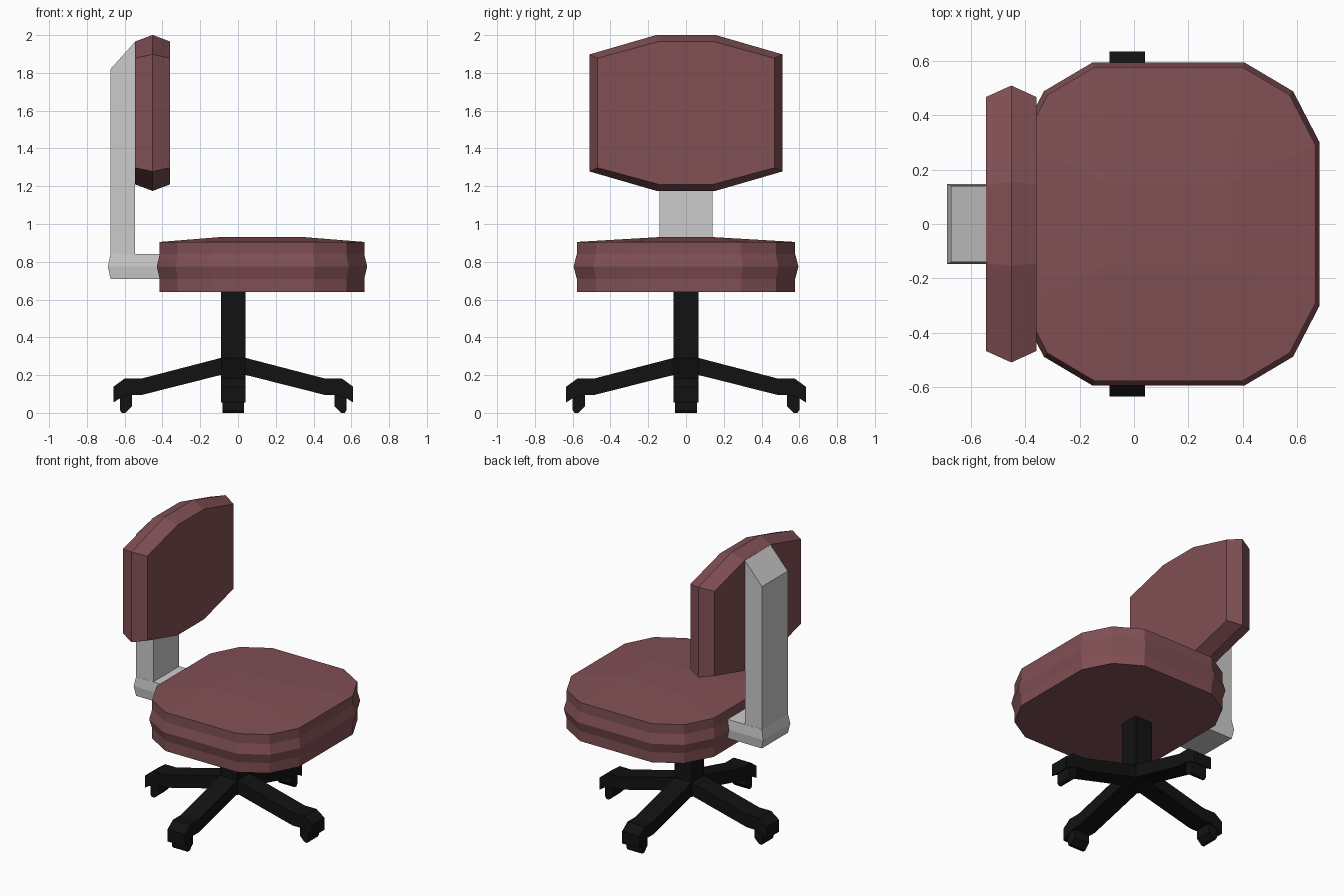
import bpy
import bmesh
from math import cos, sin, pi

if "Cube" in bpy.data.objects:
    bpy.data.objects.remove(bpy.data.objects["Cube"])


def material(name, rgb):
    m = bpy.data.materials.new(name)
    m.diffuse_color = (*rgb, 1)
    m.use_nodes = True
    m.node_tree.nodes["Principled BSDF"].inputs["Base Color"].default_value = m.diffuse_color
    return m


FABRIC = material("maroon_fabric", (0.22, 0.08, 0.09))
BLACK = material("black_plastic", (0.006, 0.006, 0.006))


def finish(bm, name, mat=None):
    bmesh.ops.recalc_face_normals(bm, faces=bm.faces)
    me = bpy.data.meshes.new(name)
    bm.to_mesh(me)
    bm.free()
    ob = bpy.data.objects.new(name, me)
    bpy.context.collection.objects.link(ob)
    if mat:
        me.materials.append(mat)
    return ob


def loft(bm, rings, cap_start=True, cap_end=True):
    """Skin equal-length rings of points; returns the vertex rings."""
    vr = [[bm.verts.new(p) for p in r] for r in rings]
    n = len(vr[0])
    for a, b in zip(vr, vr[1:]):
        for i in range(n):
            j = (i + 1) % n
            bm.faces.new((a[i], a[j], b[j], b[i]))
    if cap_start:
        bm.faces.new(vr[0])
    if cap_end:
        bm.faces.new(vr[-1])
    return vr


def mirrored(quarter):
    """Closed outline from its first-quadrant points (counter-clockwise)."""
    half = quarter + [(-x, y) for x, y in reversed(quarter)]
    return half + [(-x, -y) for x, y in half]


def box(bm, x0, x1, y, z0, z1):
    ring = [(x0, -y), (x1, -y), (x1, y), (x0, y)]
    loft(bm, [[(a, b, z) for a, b in ring] for z in (z0, z1)])


# Seat: twelve-sided cushion with a bulging band and a slightly domed top
SX = 0.127
outline = mirrored([(0.557, 0.30), (0.459, 0.489), (0.28, 0.595)])
bm = bmesh.new()
levels = [(0.64, 0.972), (0.71, 0.972), (0.775, 1), (0.84, 0.972), (0.905, 0.972)]
rim = loft(bm, [[(SX + x * s, y * s, z) for x, y in outline] for z, s in levels],
           cap_end=False)[-1]
inner = [bm.verts.new((SX + x, y, 0.93)) for x, y in mirrored([(0.23, 0.155)])]
bm.faces.new(inner)
for k in range(4):
    a, b, c = rim[3 * k:3 * k + 3]
    bm.faces.new((a, b, c, inner[k]))
    bm.faces.new((c, rim[(3 * k + 3) % 12], inner[(k + 1) % 4], inner[k]))
finish(bm, "seat", FABRIC)

# Backrest: eight-sided pad with a ridge around its middle
bm = bmesh.new()
ridge = mirrored([(0.51, 0.31), (0.155, 0.413)])
face = mirrored([(0.468, 0.29), (0.145, 0.378)])
loft(bm, [[(x, y, 1.588 + z) for y, z in ring]
          for x, ring in ((-0.545, face), (-0.452, ridge), (-0.36, face))])
finish(bm, "backrest", FABRIC)

# Bracket: upright with sloped top, on a foot that bulges at mid height
bm = bmesh.new()
upright = [(-0.675, 0.82), (-0.545, 0.82), (-0.545, 1.965), (-0.675, 1.82)]
loft(bm, [[(x, y, z) for x, z in upright] for y in (-0.14, 0.14)])
finish(bm, "back_upright")
bm = bmesh.new()
loft(bm, [[(-0.675 - e, -0.141 - e / 2, z), (-0.30, -0.141 - e / 2, z),
           (-0.30, 0.141 + e / 2, z), (-0.675 - e, 0.141 + e / 2, z)]
          for z, e in ((0.71, 0), (0.775, 0.014), (0.84, 0))])
finish(bm, "back_bracket_foot")

# Square centre column
CX = -0.025
bm = bmesh.new()
box(bm, CX - 0.066, CX + 0.066, 0.066, 0.19, 0.645)
finish(bm, "column", BLACK)

# Four legs with casters: side profiles (radius, height) swept sideways
leg = [(0.05, 0.295), (0.485, 0.182), (0.575, 0.182), (0.635, 0.138), (0.635, 0.055),
       (0.60, 0.077), (0.545, 0.095), (0.485, 0.095), (0.05, 0.205)]
caster = [(0.60, 0.13), (0.60, 0.015), (0.59, 0), (0.57, 0), (0.535, 0.035), (0.535, 0.13)]
for k in range(4):
    c, s = round(cos(k * pi / 2)), round(sin(k * pi / 2))
    for name, prof, w in (("leg", leg, 0.066), ("caster", caster, 0.057)):
        bm = bmesh.new()
        loft(bm, [[(CX + r * c - t * s, r * s + t * c, z) for r, z in prof]
                  for t in (-w, w)])
        finish(bm, f"{name}_{k + 1}", BLACK)
